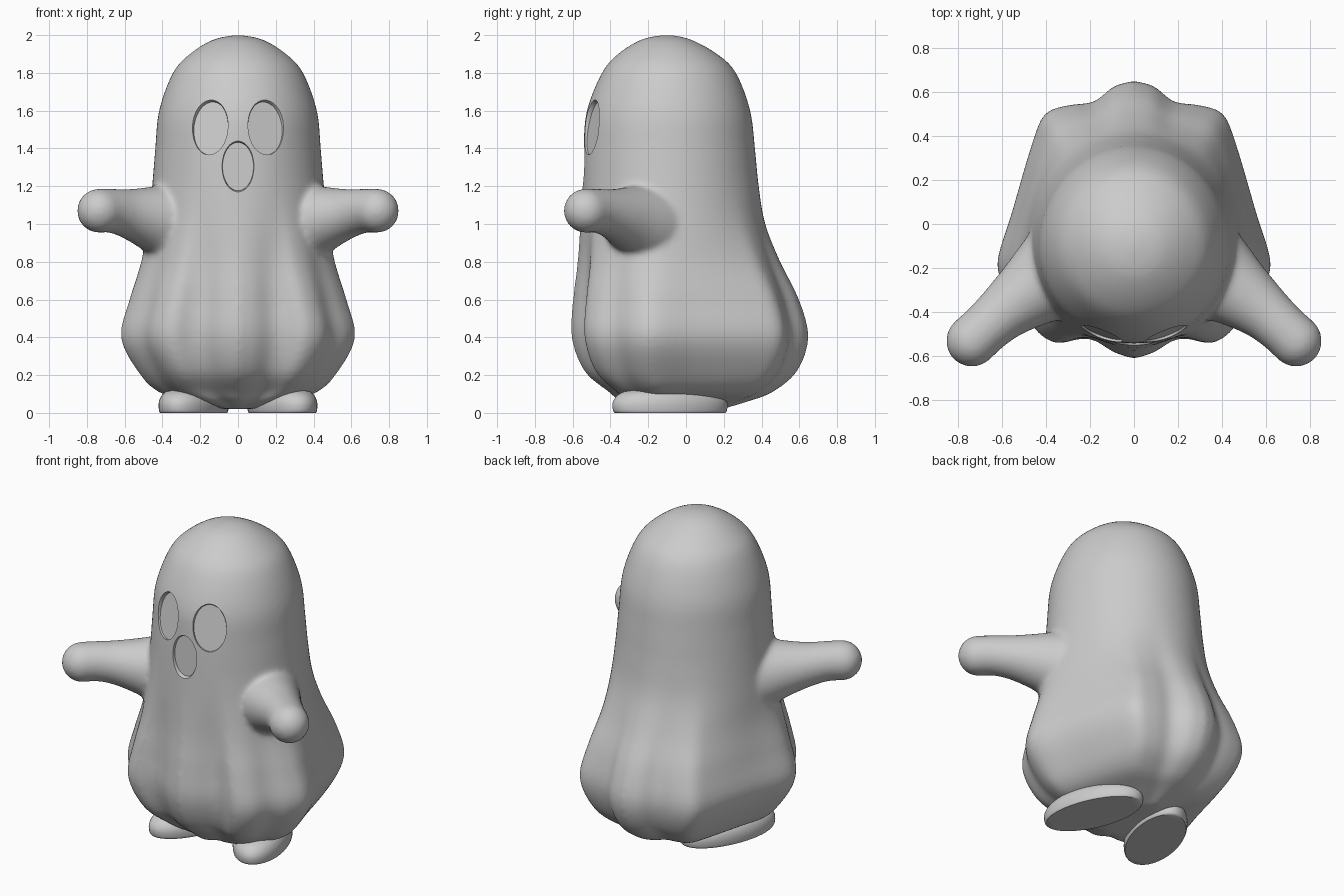
import bpy, bmesh, math
from mathutils import Vector, Matrix

if "Cube" in bpy.data.objects:
    bpy.data.objects.remove(bpy.data.objects["Cube"], do_unlink=True)

grey = bpy.data.materials.new("soft_grey")
grey.use_nodes = True
grey.diffuse_color = (0.6, 0.6, 0.6, 1)
grey.node_tree.nodes["Principled BSDF"].inputs["Base Color"].default_value = (0.6, 0.6, 0.6, 1)


def smooth_path(rows, steps):
    """Catmull-Rom interpolation through rows of any width."""
    pts = [rows[0]] + list(rows) + [rows[-1]]
    out = []
    for a, b, c, d in zip(pts, pts[1:], pts[2:], pts[3:]):
        for k in range(steps):
            t = k / steps
            out.append(tuple(q + t / 2 * (r - p + t * (2 * p - 5 * q + 4 * r - s
                       + t * (3 * (q - r) + s - p)))
                       for p, q, r, s in zip(a, b, c, d)))
    return out + [tuple(rows[-1])]


def loft(bm, rings):
    """Skin closed rings of equal size and cap both ends."""
    loops = [[bm.verts.new(p) for p in ring] for ring in rings]
    n = len(loops[0])
    for a, b in zip(loops, loops[1:]):
        for i in range(n):
            bm.faces.new((a[i], a[(i + 1) % n], b[(i + 1) % n], b[i]))
    bm.faces.new(loops[0])
    bm.faces.new(loops[-1])


def finish(bm, name):
    bmesh.ops.recalc_face_normals(bm, faces=bm.faces)
    mesh = bpy.data.meshes.new(name)
    bm.to_mesh(mesh)
    bm.free()
    mesh.materials.append(grey)
    obj = bpy.data.objects.new(name, mesh)
    bpy.context.collection.objects.link(obj)
    return obj


def activate(obj):
    bpy.ops.object.select_all(action="DESELECT")
    obj.select_set(True)
    bpy.context.view_layer.objects.active = obj


def circle(n=48):
    return [(math.cos(i * math.tau / n), math.sin(i * math.tau / n)) for i in range(n)]


# Draped hem outline, from the back round the left side to the front
MID = -0.1
hem = smooth_path([(0, .65), (.09, .625), (.18, .555), (.29, .54), (.4, .5), (.46, .36),
                   (.55, .05), (.615, -.17), (.58, -.28), (.5, -.37), (.44, -.48),
                   (.35, -.535), (.25, -.515), (.18, -.52), (.09, -.575), (0, -.605)], 5)
hem = [(x / .615, (y - MID) / (.75 if y > MID else .505)) for x, y in hem]
hem += [(-u, v) for u, v in hem[-2:0:-1]]

# Body levels: height, half width, front, back, amount of folds
levels = smooth_path([
    (2.0, .02, -.13, -.07, 0), (1.975, .135, -.24, .03, 0), (1.9, .255, -.36, .165, 0),
    (1.8, .345, -.445, .265, 0), (1.6, .418, -.525, .34, 0), (1.4, .438, -.543, .365, 0),
    (1.2, .455, -.55, .385, 0), (1.0, .48, -.56, .42, .15), (.8, .515, -.575, .5, .5),
    (.6, .575, -.6, .6, .85), (.4, .62, -.608, .65, 1), (.22, .53, -.54, .59, 1),
    (.11, .42, -.41, .46, 1), (.06, .24, -.35, .33, 1), (.02, .08, -.24, .2, 1)], 4)

bm = bmesh.new()
rings = []
for z, half, front, back, fold in levels:
    ring = []
    for u, v in hem:
        r = math.hypot(u, v)
        k = fold + (1 - fold) / r
        depth = back - MID if v > 0 else MID - front
        ring.append((u * k * half, MID + v * k * depth, z))
    rings.append(ring)
loft(bm, rings)

# Arms: flared roots and rounded tips
arm = smooth_path([(.2, -.12, .98, .27), (.36, -.24, 1.0, .215), (.48, -.32, 1.03, .165),
                   (.59, -.4, 1.055, .13), (.67, -.47, 1.07, .117), (.735, -.53, 1.07, .118)], 4)
for side in (1, -1):
    rings = []
    axis = Vector((side * .75, -.65, .05)).normalized()
    tip = Vector(arm[-1][:3])
    stations = [(Vector(p[:3]), p[3]) for p in arm]
    stations = [(Vector((side * c.x, c.y, c.z)), r) for c, r in stations]
    end, size = stations[-1]
    stations += [(end + axis * size * math.sin(a), size * math.cos(a))
                 for a in (.25, .5, .75, 1.0, 1.25, 1.45)]
    turn = axis.to_track_quat("Z", "Y")
    for c, r in stations:
        rings.append([c + turn @ Vector((p * r, q * r, 0)) for p, q in circle(32)])
    loft(bm, rings)
body = finish(bm, "ghost_body")

# Fuse body and arms into one soft skin
fuse = body.modifiers.new("fuse", "REMESH")
fuse.mode = "VOXEL"
fuse.voxel_size = 0.014
soft = body.modifiers.new("soften", "SMOOTH")
soft.factor = 0.5
soft.iterations = 14

# Sockets for eyes and mouth: bevelled oval cuts with flat floors
bm = bmesh.new()
for x, y, z, half_w, half_h, yaw, pitch in (
        (.15, -.505, 1.51, .098, .142, .36, .17), (-.15, -.505, 1.51, .098, .142, -.36, .17),
        (0, -.546, 1.305, .082, .128, 0, .03)):
    place = (Matrix.Translation((x, y, z)) @ Matrix.Rotation(yaw, 4, "Z")
             @ Matrix.Rotation(-pitch, 4, "X"))
    rings = []
    for depth, grow in ((.024, 0), (.008, .002), (-.004, .009), (-.016, .022), (-.06, .07)):
        rings.append([place @ Vector((p * (half_w + grow), depth, q * (half_h + grow)))
                      for p, q in circle()])
    loft(bm, rings)
cutter = finish(bm, "face_cutter")
cutter.hide_render = True
cut = body.modifiers.new("face", "BOOLEAN")
cut.operation = "DIFFERENCE"
cut.solver = "EXACT"
cut.object = cutter
activate(body)
for name in ("fuse", "soften", "face"):
    bpy.ops.object.modifier_apply(modifier=name)
bpy.data.objects.remove(cutter, do_unlink=True)
bpy.ops.object.shade_smooth_by_angle(angle=math.radians(40))

# Feet: flat-soled ovals, toes turned out
for side, name in ((1, "left_foot"), (-1, "right_foot")):
    bm = bmesh.new()
    turn = Matrix.Translation((side * .235, -.085, 0)) @ Matrix.Rotation(side * .35, 4, "Z")
    profile = smooth_path([(0, .96), (.012, .99), (.05, 1), (.085, .94), (.112, .8),
                           (.13, .5), (.135, .05)], 3)
    loft(bm, [[turn @ Vector((p * .159 * s, q * .319 * s, z)) for p, q in circle()]
              for z, s in profile])
    activate(finish(bm, name))
    bpy.ops.object.shade_smooth_by_angle(angle=math.radians(40))
